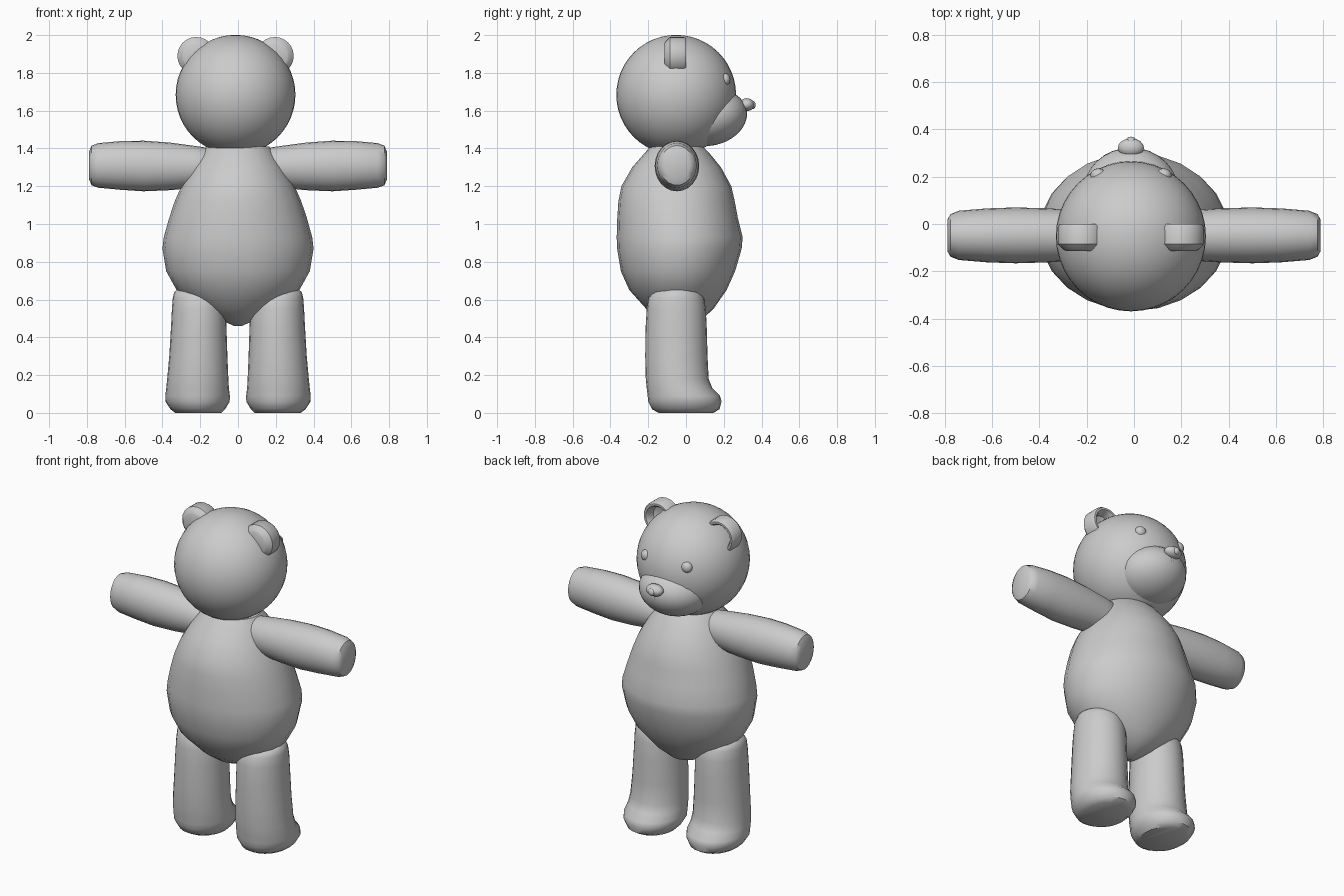
import bpy, bmesh
from math import sin, cos, pi, radians
from mathutils import Vector

HX, HY, HZ = -0.013, -0.052, 1.684   # head centre


def finish(obj, angle=40):
    bpy.ops.object.select_all(action='DESELECT')
    obj.select_set(True)
    bpy.context.view_layer.objects.active = obj
    bpy.ops.object.shade_smooth_by_angle(angle=radians(angle))
    return obj


def loft(name, rings, place, n=24, angle=40):
    """Skin elliptical rings (t, c1, c2, r1, r2); place(t, u, v) gives the point."""
    bm = bmesh.new()
    loops = []
    for t, c1, c2, r1, r2 in rings:
        loops.append([bm.verts.new(place(t, c1 + r1 * cos(2 * pi * i / n),
                                         c2 + r2 * sin(2 * pi * i / n))) for i in range(n)])
    for a, b in zip(loops, loops[1:]):
        for i in range(n):
            j = (i + 1) % n
            bm.faces.new((a[i], a[j], b[j], b[i]))
    bm.faces.new(loops[0])
    bm.faces.new(loops[-1])
    bmesh.ops.recalc_face_normals(bm, faces=bm.faces)
    me = bpy.data.meshes.new(name)
    bm.to_mesh(me)
    bm.free()
    obj = bpy.data.objects.new(name, me)
    bpy.context.collection.objects.link(obj)
    return finish(obj, angle)


def ball(name, loc, radii, rot=(0, 0, 0), seg=32, rows=20):
    bpy.ops.mesh.primitive_uv_sphere_add(segments=seg, ring_count=rows, radius=1,
                                         location=loc, rotation=rot)
    obj = bpy.context.object
    obj.name = name
    obj.scale = radii
    return finish(obj, 60)


# Body: half width, back and front depth at each height
body = [(0.46, 0.02, -0.06, 0.0), (0.50, 0.11, -0.14, 0.09), (0.55, 0.20, -0.21, 0.145),
        (0.65, 0.325, -0.30, 0.215), (0.75, 0.38, -0.345, 0.26), (0.87, 0.40, -0.365, 0.295),
        (0.93, 0.393, -0.367, 0.30), (1.03, 0.365, -0.364, 0.275), (1.12, 0.335, -0.358, 0.258),
        (1.20, 0.30, -0.342, 0.24), (1.30, 0.245, -0.285, 0.185), (1.38, 0.19, -0.215, 0.12),
        (1.41, 0.165, -0.19, 0.09)]
loft("body", [(z, 0, (a + b) / 2, w, (b - a) / 2) for z, w, a, b in body],
     lambda t, u, v: (u, v, t))

# Head and muzzle
ball("head", (HX, HY, HZ), (0.317, 0.317, 0.317), seg=40, rows=24)
ball("muzzle", (HX, 0.125, 1.565), (0.205, 0.20, 0.150), (radians(12), 0, 0))

# Nose with its small tip, and mouth seam running down the muzzle
ball("nose", (HX, 0.322, 1.632), (0.055, 0.04, 0.034), seg=16, rows=10)
ball("nose_tip", (HX, 0.352, 1.63), (0.022, 0.017, 0.022), seg=12, rows=8)
seam = bpy.data.curves.new("mouth_seam", 'CURVE')
seam.dimensions = '3D'
seam.bevel_depth = 0.007
seam.bevel_resolution = 1
line = seam.splines.new('POLY')
path = [(0.318, 1.615), (0.318, 1.57), (0.297, 1.52), (0.255, 1.473), (0.20, 1.44)]
line.points.add(len(path) - 1)
for p, (y, z) in zip(line.points, path):
    p.co = (HX, y, z, 1)
bpy.context.collection.objects.link(bpy.data.objects.new("mouth_seam", seam))

# Profiles of the paired parts
ear = [(-0.115, 0.065), (-0.108, 0.078), (-0.085, 0.1), (-0.012, 0.1), (0.0, 0.092),
       (0.0, 0.08), (-0.012, 0.07), (-0.05, 0.062), (-0.062, 0.03)]
arm = [(0.14, 1.305, 0.085, 0.085), (0.17, 1.30, 0.10, 0.105), (0.24, 1.303, 0.106, 0.112),
       (0.36, 1.305, 0.114, 0.126), (0.50, 1.307, 0.118, 0.134), (0.62, 1.31, 0.114, 0.129),
       (0.74, 1.31, 0.104, 0.118), (0.775, 1.31, 0.09, 0.105), (0.788, 1.31, 0.067, 0.075)]
leg = [(0.0, 0.21, 0.122, -0.145, 0.145), (0.02, 0.213, 0.145, -0.18, 0.178),
       (0.06, 0.214, 0.17, -0.2, 0.188), (0.09, 0.214, 0.171, -0.203, 0.18),
       (0.13, 0.214, 0.166, -0.208, 0.14), (0.18, 0.213, 0.162, -0.213, 0.12),
       (0.30, 0.21, 0.154, -0.216, 0.114), (0.45, 0.208, 0.147, -0.214, 0.11),
       (0.55, 0.207, 0.143, -0.208, 0.105), (0.61, 0.208, 0.137, -0.198, 0.095),
       (0.64, 0.212, 0.125, -0.175, 0.075), (0.655, 0.22, 0.10, -0.13, 0.04)]

for side, s in (("left", -1), ("right", 1)):
    ex = HX + s * 0.208
    loft(side + "_ear", [(y, ex, 1.89, r, r) for y, r in ear], lambda t, u, v: (u, t, v))
    ball(side + "_eye", (HX + s * 0.137, 0.205, 1.765), (0.035, 0.03, 0.034), seg=16, rows=10)
    loft(side + "_arm", [(x, -0.048, z, ry, rz) for x, z, ry, rz in arm],
         lambda t, u, v: (s * t, u, v))
    loft(side + "_leg", [(z, cx, (a + b) / 2, rx, (b - a) / 2) for z, cx, rx, a, b in leg],
         lambda t, u, v: (s * u, v, t))
